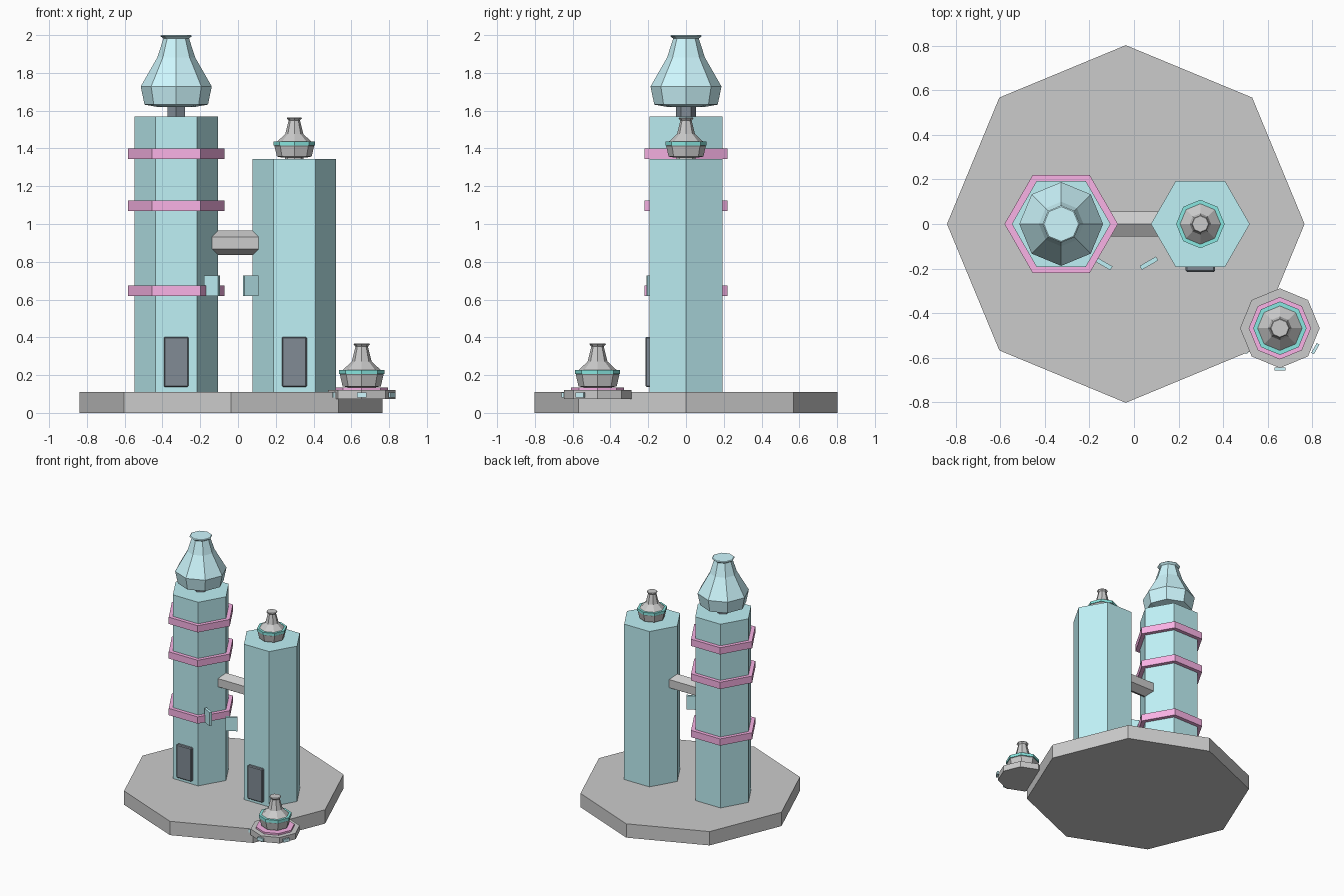
import bpy, bmesh
from math import cos, sin, pi, radians

if "Cube" in bpy.data.objects:
    bpy.data.objects.remove(bpy.data.objects["Cube"])


def material(name, rgb):
    m = bpy.data.materials.new(name)
    m.diffuse_color = (*rgb, 1)
    m.use_nodes = True
    m.node_tree.nodes["Principled BSDF"].inputs["Base Color"].default_value = m.diffuse_color
    return m


CYAN = material("cyan_wall", (0.52, 0.88, 0.92))
GLASS = material("pale_glass", (0.62, 0.94, 1.0))
PINK = material("pink_trim", (0.95, 0.45, 0.79))
TEAL = material("teal_trim", (0.25, 0.80, 0.75))
DARK = material("dark_panel", (0.22, 0.26, 0.30))


def finish(name, bm, mat, loc, rot=(0, 0, 0)):
    bmesh.ops.recalc_face_normals(bm, faces=bm.faces[:])
    me = bpy.data.meshes.new(name)
    bm.to_mesh(me)
    bm.free()
    ob = bpy.data.objects.new(name, me)
    bpy.context.collection.objects.link(ob)
    ob.location, ob.rotation_euler = loc, rot
    if mat:
        me.materials.append(mat)
    return ob


def lathe(name, profile, sides, mat, loc, rot=(0, 0, 0), scale=1.0):
    """Flat-faced turned solid from (radius, height) points, capped at both ends."""
    bm = bmesh.new()
    rings = [[bm.verts.new((r * scale * cos(2 * pi * i / sides),
                            r * scale * sin(2 * pi * i / sides), z * scale))
              for i in range(sides)] for r, z in profile]
    for a, b in zip(rings, rings[1:]):
        for i in range(sides):
            j = (i + 1) % sides
            bm.faces.new((a[i], a[j], b[j], b[i]))
    bm.faces.new(rings[0])
    bm.faces.new(rings[-1])
    return finish(name, bm, mat, loc, rot)


def prism(name, r, z0, z1, sides, mat, xy, turn=0):
    return lathe(name, [(r, 0), (r, z1 - z0)], sides, mat, (*xy, z0), (0, 0, turn))


def box(name, size, mat, loc, turn=0):
    bm = bmesh.new()
    bmesh.ops.create_cube(bm, size=1)
    bmesh.ops.scale(bm, vec=size, verts=bm.verts[:])
    return finish(name, bm, mat, loc, (0, 0, turn))


LEFT, RIGHT, PAD = (-0.327, 0), (0.298, 0), (0.655, -0.468)

# Octagonal ground slab
prism("base_slab", 0.803, 0, 0.11, 8, None, (-0.037, 0))

# Two hexagonal towers with front doors
for side, xy, top in (("left", LEFT, 1.57), ("right", RIGHT, 1.345)):
    prism(side + "_tower", 0.222, 0.11, top, 6, CYAN, xy)
    door = box(side + "_door", (0.132, 0.04, 0.265), DARK, (xy[0], -0.195, 0.27))
    bevel = door.modifiers.new("chamfer", "BEVEL")
    bevel.width, bevel.segments = 0.006, 1

# Pink bands around the left tower
for i, z in enumerate((0.62, 1.07, 1.345)):
    prism(f"tower_band_{i + 1}", 0.255, z, z + 0.054, 6, PINK, LEFT)

# Large glass finial on a dark neck
prism("finial_neck", 0.053, 1.565, 1.64, 6, DARK, LEFT, pi / 6)
lathe("glass_finial",
      [(0.10, 0), (0.168, 0.012), (0.188, 0.108), (0.10, 0.262), (0.068, 0.362),
       (0.084, 0.375), (0.078, 0.38)], 8, GLASS, (*LEFT, 1.62))


# Small grey lanterns with a teal band
def lantern(name, loc, s):
    lathe(name, [(0.06, 0), (0.092, 0.006), (0.105, 0.062), (0.092, 0.084),
                 (0.048, 0.125), (0.030, 0.197), (0.040, 0.209), (0.036, 0.213)],
          8, None, loc, scale=s)
    prism(name + "_band", 0.109 * s, loc[2] + 0.065 * s, loc[2] + 0.085 * s,
          8, TEAL, loc[:2])


lantern("roof_lantern", (*RIGHT, 1.345 + 0.006), 1.0)
prism("lantern_foot", 0.05, 1.34, 1.356, 8, None, RIGHT)

# Hexagonal bridge between the towers
lathe("bridge", [(0.065, -0.14), (0.065, 0.14)], 6, None,
      (-0.014, 0, 0.90), (0, pi / 2, 0))

# Hanging signs set square to the tower faces
box("left_sign", (0.085, 0.02, 0.108), CYAN, (-0.138, -0.178, 0.674), radians(-30))
box("right_sign", (0.085, 0.02, 0.108), CYAN, (0.067, -0.176, 0.674), radians(30))

# Corner pad with its ring, lantern and little edge lights
prism("corner_pad", 0.179, 0.073, 0.12, 8, None, PAD)
prism("pad_ring", 0.14, 0.118, 0.134, 8, PINK, PAD)
lantern("pad_lantern", (*PAD, 0.134), 1.1)
for i, deg in enumerate((-30, -90, -150)):
    a = radians(deg)
    box(f"pad_light_{i + 1}", (0.014, 0.05, 0.025), GLASS,
        (PAD[0] + 0.184 * cos(a), PAD[1] + 0.184 * sin(a), 0.095), a)
